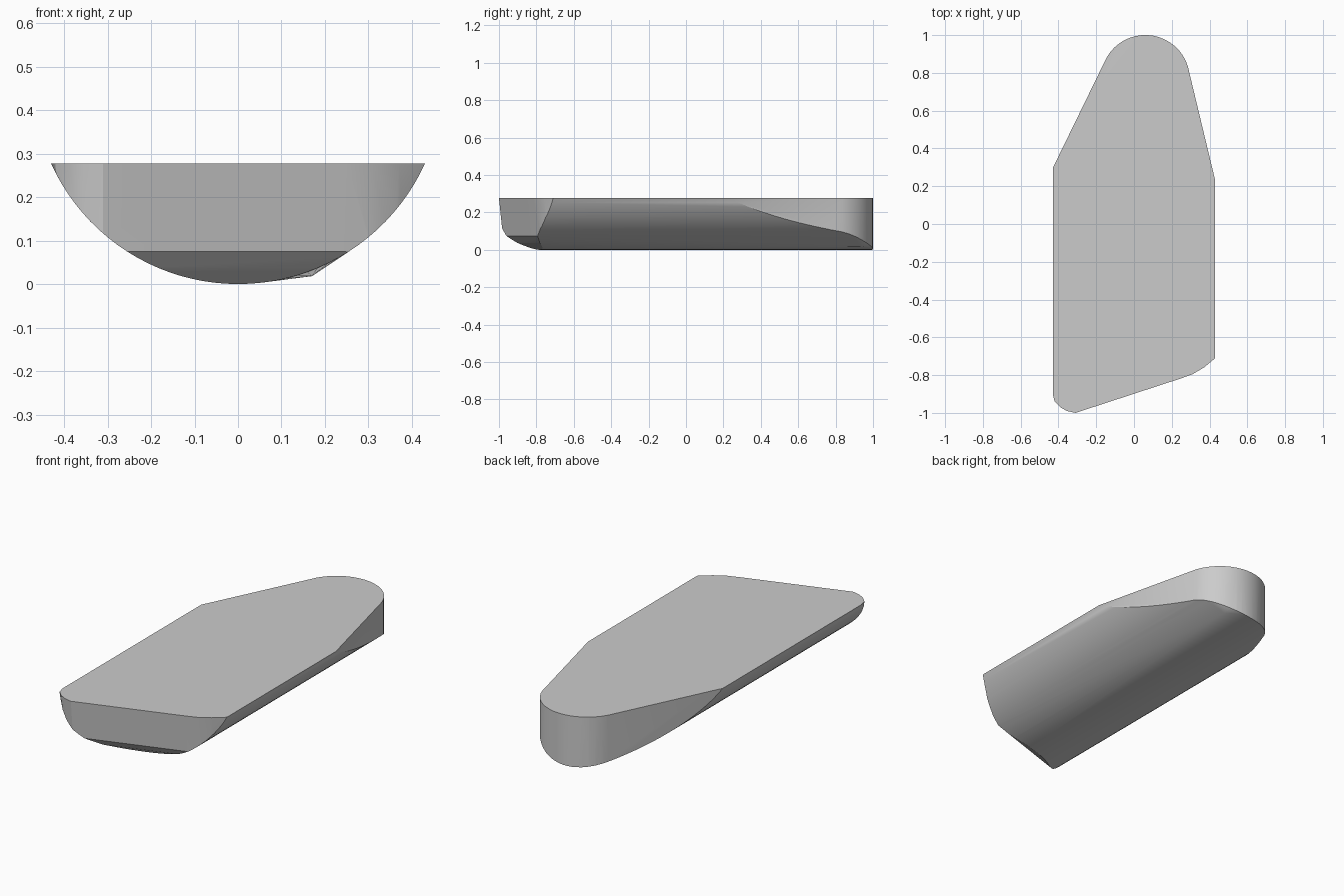
import bpy, bmesh, math
from mathutils import Vector

cube = bpy.data.objects.get("Cube")
if cube:
    bpy.data.objects.remove(cube, do_unlink=True)

HEIGHT, RADIUS, HALF = 0.277, 0.472, 0.43
NOSE, NOSE_R = Vector((0.06, 0.765)), 0.235


def hull(bm):
    """Close a convex shell around the mesh and drop everything inside it."""
    coords = [v.co.copy() for v in bm.verts]
    bm.clear()
    for co in coords:
        bm.verts.new(co)
    bmesh.ops.remove_doubles(bm, verts=bm.verts[:], dist=0.0004)
    result = bmesh.ops.convex_hull(bm, input=bm.verts[:])
    loose = {g for g in result["geom_interior"] + result["geom_unused"]
             if isinstance(g, bmesh.types.BMVert)}
    loose.update(v for v in bm.verts if not v.link_faces)
    bmesh.ops.delete(bm, geom=list(loose), context='VERTS')


def slice_off(bm, point, normal):
    bmesh.ops.bisect_plane(bm, geom=bm.verts[:] + bm.edges[:] + bm.faces[:],
                           plane_co=point, plane_no=normal.normalized(),
                           clear_outer=True, dist=1e-5)
    hull(bm)


# Long round-bottomed bar
bm = bmesh.new()
sweep = math.asin(HALF / RADIUS)
STEPS = 40
for i in range(STEPS + 1):
    a = sweep * (2 * i / STEPS - 1)
    for y in (-1.1, 1.1):
        bm.verts.new((RADIUS * math.sin(a), y, RADIUS * (1 - math.cos(a))))
hull(bm)

# Tapered back with a rounded nose
STEPS = 18
start, end = math.radians(13.5), math.radians(154)
for i in range(STEPS + 1):
    a = start + (end - start) * i / STEPS
    out = Vector((math.cos(a), math.sin(a)))
    slice_off(bm, (NOSE + out * NOSE_R).to_3d(), out.to_3d())

# Slanted front wall, slightly drafted, with rounded corners
front = [(-0.43, -0.9), (-0.42, -0.94), (-0.39, -0.97), (-0.355, -0.99),
         (-0.31, -1.0), (0.25, -0.817), (0.31, -0.795), (0.37, -0.76),
         (0.43, -0.71)]
for (x0, y0), (x1, y1) in zip(front, front[1:]):
    out = Vector((y1 - y0, x0 - x1, 0)).normalized()
    slice_off(bm, Vector((x0, y0, HEIGHT)), out - Vector((0, 0, 0.1)))

# Chamfers under the front wall: inset and height on the slanted face
slant = Vector((0.31, -0.95, 0)).normalized()
for inset, z, tilt in ((0.02, 0.075, 0.9), (0.065, 0.03, 1.5)):
    point = Vector((-0.31, -1.0, z)) - slant * inset
    slice_off(bm, point, slant - Vector((0, 0, tilt)))

# Slight fullness beneath the nose
for co in ((0.17, 0.93, 0.018), (0.15, 0.95, 0.016)):
    bm.verts.new(co)
hull(bm)

bmesh.ops.dissolve_limit(bm, angle_limit=math.radians(0.5),
                         verts=bm.verts[:], edges=bm.edges[:])
bmesh.ops.recalc_face_normals(bm, faces=bm.faces[:])
mesh = bpy.data.meshes.new("hull_body")
bm.to_mesh(mesh)
bm.free()
body = bpy.data.objects.new("hull_body", mesh)
bpy.context.collection.objects.link(body)

bpy.ops.object.select_all(action='DESELECT')
body.select_set(True)
bpy.context.view_layer.objects.active = body
bpy.ops.object.shade_smooth_by_angle(angle=math.radians(30))
